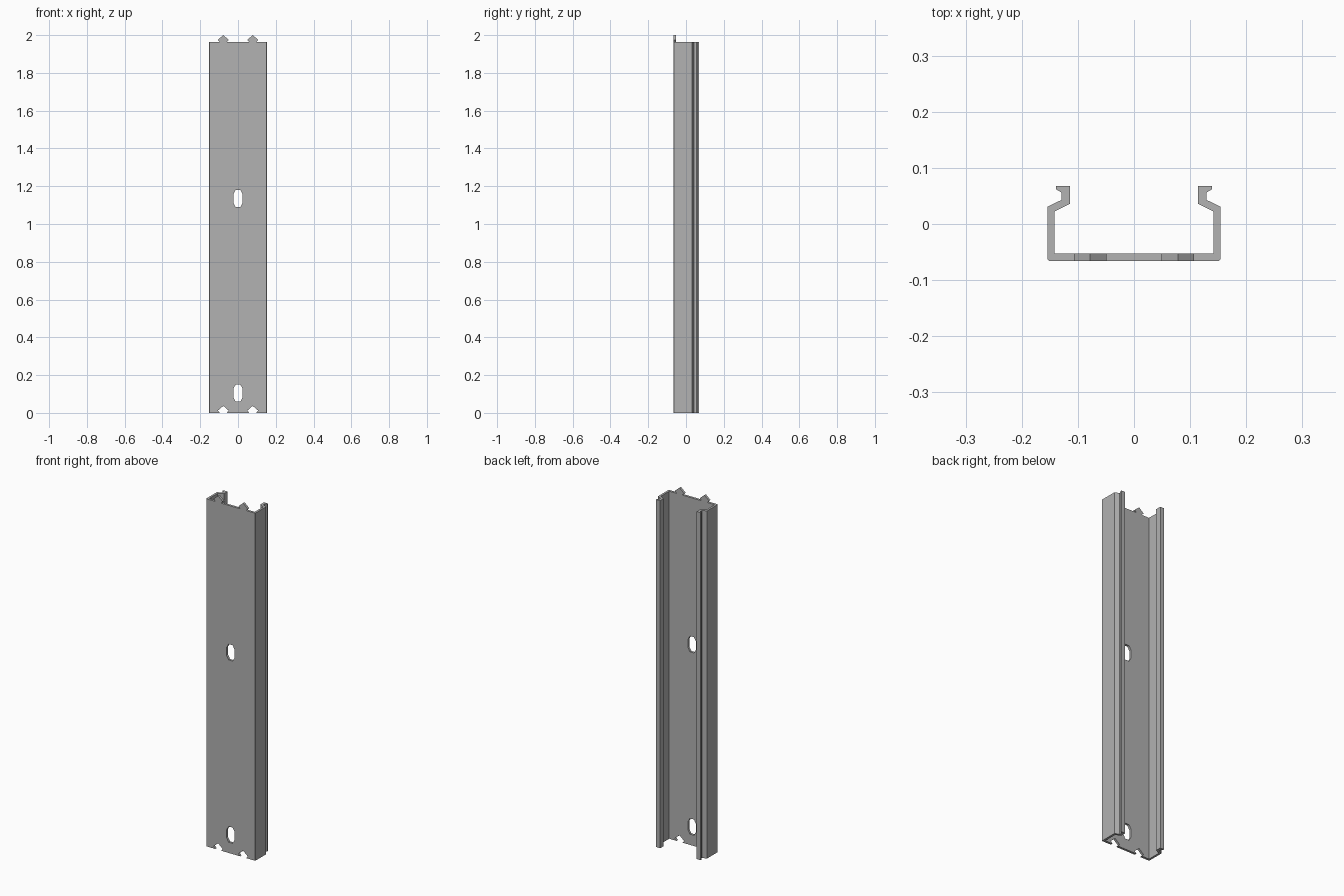
import bpy, bmesh, math
from mathutils import Matrix

cube = bpy.data.objects.get("Cube")
if cube:
    bpy.data.objects.remove(cube)

TOP = 1.963                 # height of the rail body
FRONT, BACK = -0.066, -0.053  # faces of the front web

steel = bpy.data.materials.new("plain_grey")
steel.use_nodes = True
grey = (0.445, 0.445, 0.445, 1)
steel.diffuse_color = grey
steel.node_tree.nodes["Principled BSDF"].inputs["Base Color"].default_value = grey


def prism(name, points, start, end, along_y=False):
    """Extrude a closed outline along z, or along y when its points are (x, z)."""
    bm = bmesh.new()
    if along_y:
        verts = [bm.verts.new((x, start, z)) for x, z in points]
        step = (0, end - start, 0)
    else:
        verts = [bm.verts.new((x, y, start)) for x, y in points]
        step = (0, 0, end - start)
    cap = bm.faces.new(verts)
    result = bmesh.ops.extrude_face_region(bm, geom=[cap], use_keep_orig=True)
    moved = [v for v in result["geom"] if isinstance(v, bmesh.types.BMVert)]
    bmesh.ops.translate(bm, verts=moved, vec=step)
    bmesh.ops.recalc_face_normals(bm, faces=bm.faces)
    mesh = bpy.data.meshes.new(name)
    bm.to_mesh(mesh)
    bm.free()
    mesh.materials.append(steel)
    obj = bpy.data.objects.new(name, mesh)
    bpy.context.collection.objects.link(obj)
    return obj


def cut(target, cutter):
    """Subtract the cutter and keep it only as a hidden helper."""
    mod = target.modifiers.new(cutter.name, "BOOLEAN")
    mod.operation = "DIFFERENCE"
    mod.solver = "EXACT"
    mod.object = cutter
    cutter.hide_render = True
    cutter.hide_set(True)
    cutter.display_type = "WIRE"


def arrow(cx, z, below=0.0):
    """Outline of the interlocking tab: narrow neck, wide shoulders, point."""
    return [(cx - 0.018, z - below), (cx + 0.018, z - below), (cx + 0.018, z),
            (cx + 0.029, z + 0.012), (cx, z + 0.037),
            (cx - 0.029, z + 0.012), (cx - 0.018, z)]


def slot(cz, radius=0.025, half=0.023):
    """Elongated hole outline with three-sided round ends."""
    pts = []
    for base, dz in ((0, half), (180, -half)):
        for a in range(0, 181, 60):
            t = math.radians(base + a)
            pts.append((radius * math.cos(t), cz + dz + radius * math.sin(t)))
    return pts


# Channel cross-section: right half from the front web to the lip, then mirrored
half = [(0.151, FRONT), (0.154, -0.063), (0.154, 0.031), (0.129, 0.043),
        (0.129, 0.056), (0.139, 0.062), (0.139, 0.068), (0.114, 0.068),
        (0.114, 0.036), (0.142, 0.022), (0.142, BACK)]
section = half + [(-x, y) for x, y in reversed(half)]
rail = prism("channel_rail", section, 0, TOP)

# Mounting slots through the front web
for label, z in (("lower", 0.105), ("upper", 1.135)):
    cut(rail, prism(label + "_slot_cutter", slot(z), FRONT - 0.02, BACK + 0.02, True))

# Tabs on the top edge and matching notches in the bottom edge
for side, x in (("right", -0.078), ("left", 0.078)):
    prism(side + "_top_tab", arrow(x, TOP)[:2] + arrow(x, TOP)[3:6], FRONT, BACK, True)
    cut(rail, prism(side + "_notch_cutter", arrow(x, 0, 0.02),
                    FRONT - 0.02, BACK + 0.02, True))
